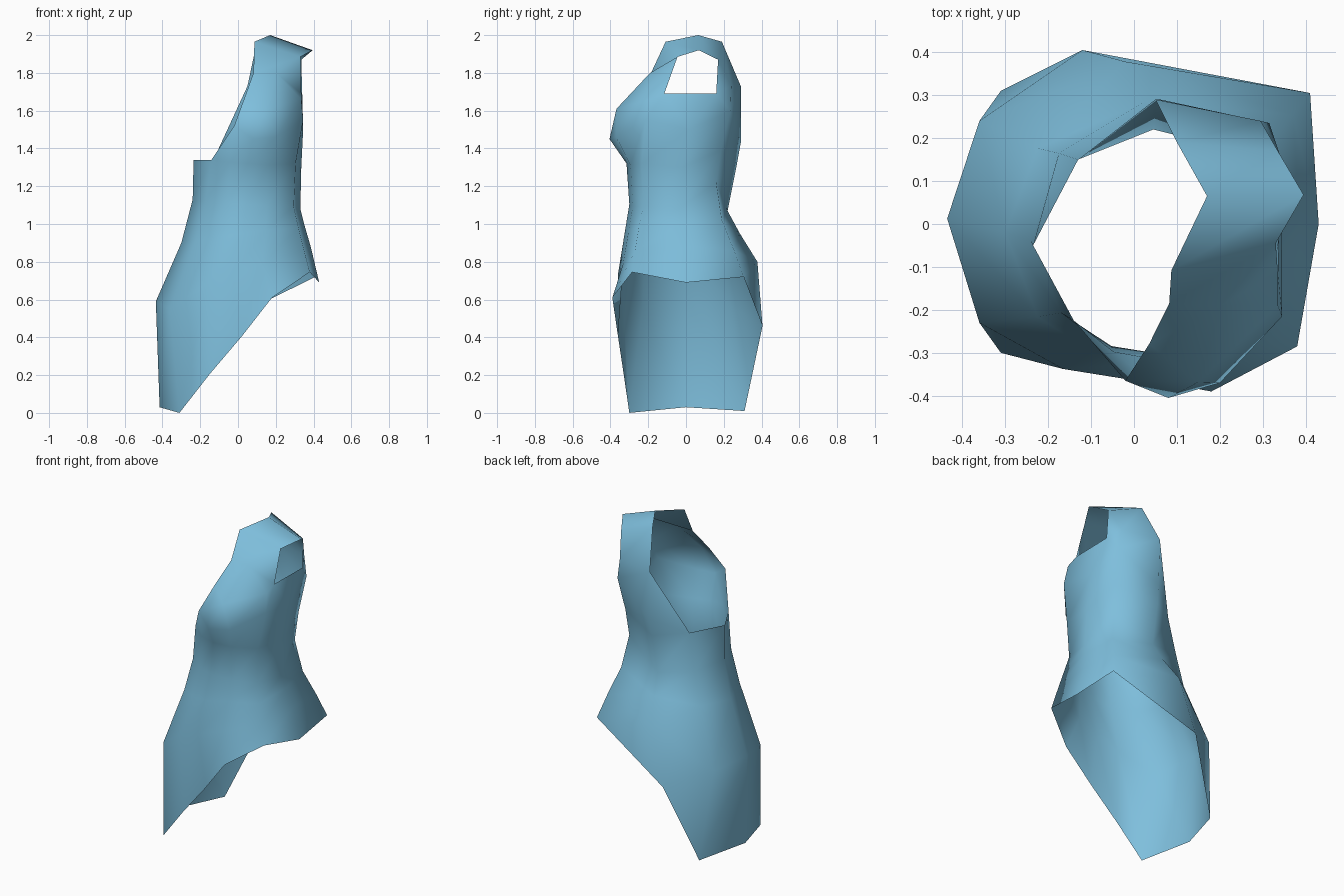
import bpy, bmesh, math

fabric = bpy.data.materials.new("sky_blue_fabric")
fabric.diffuse_color = (0.21, 0.52, 0.72, 1)

bm = bmesh.new()
# columns run counter-clockwise from the +x side seam
ANGLES = [0, 40, 90, 140, 180, 220, 250, 270, 292, 325]
N = len(ANGLES)


def ring(left, right, front, back, z_left, z_right, fitted):
    """Tilted oval cross-section of the body, with fitted seam points."""
    verts = []
    for i, a in enumerate(ANGLES):
        c, s = math.cos(math.radians(a)), math.sin(math.radians(a))
        p = ((left + right) / 2 + (right - left) / 2 * c,
             (front + back) / 2 + (back - front) / 2 * s,
             (z_left + z_right) / 2 + (z_right - z_left) / 2 * c)
        verts.append(bm.verts.new(fitted.get(i, p)))
    return verts


# slanted hem
hem = [bm.verts.new(p) for p in [
    (0.43, 0, 0.69), (0.41, 0.305, 0.72), (-0.12, 0.405, 0.46),
    (-0.31, 0.31, 0.01), (-0.415, 0, 0.03), (-0.31, -0.30, 0.0),
    (-0.15, -0.33, 0.205), (0.02, -0.36, 0.405), (0.18, -0.39, 0.61),
    (0.38, -0.285, 0.745)]]

# skirt and waist
rings = [hem,
         ring(-0.435, 0.385, -0.36, 0.385, 0.59, 0.88,
              {1: (0.37, 0.255, 0.86), 2: (-0.02, 0.378, 0.80),
               3: (-0.36, 0.24, 0.56), 5: (-0.36, -0.23, 0.55),
               9: (0.35, -0.27, 0.86)}),
         ring(-0.30, 0.35, -0.325, 0.285, 0.90, 1.0,
              {1: (0.32, 0.19, 1.02), 9: (0.32, -0.25, 0.98)}),
         ring(-0.24, 0.33, -0.30, 0.22, 1.13, 1.08,
              {1: (0.285, 0.16, 1.22), 2: (0.045, 0.22, 1.07),
               3: (-0.175, 0.165, 1.11), 5: (-0.17, -0.207, 1.12),
               9: (0.295, -0.227, 1.09)}),
         ring(-0.235, 0.335, -0.315, 0.27, 1.34, 1.30,
              {1: (0.295, 0.185, 1.39), 3: (-0.13, 0.15, 1.34),
               4: (-0.235, -0.05, 1.34), 5: (-0.14, -0.225, 1.34),
               9: (0.305, -0.235, 1.32)})]
for lo, hi in zip(rings, rings[1:]):
    for i in range(N):
        j = (i + 1) % N
        bm.faces.new((lo[i], lo[j], hi[j], hi[i]))

# bodice points: b = bust, c = chest, a = armhole, d/e/f = strap, g = shoulder
V = {k: bm.verts.new(p) for k, p in {
    "b6": (-0.02, -0.365, 1.52), "b7": (0.08, -0.405, 1.45),
    "b8": (0.20, -0.37, 1.46), "b9": (0.345, -0.215, 1.55),
    "b0": (0.345, 0.02, 1.50), "b1": (0.315, 0.235, 1.60),
    "b2": (0.06, 0.29, 1.43),
    "c7": (0.035, -0.28, 1.67), "c8": (0.15, -0.368, 1.61),
    "c9": (0.335, -0.19, 1.66), "a0": (0.335, -0.115, 1.69),
    "a1": (0.34, 0.16, 1.69), "c1": (0.295, 0.24, 1.73),
    "c2": (0.05, 0.29, 1.73),
    "d7": (0.082, -0.185, 1.80), "d8": (0.20, -0.19, 1.80),
    "e7": (0.087, -0.108, 1.965), "e9": (0.33, -0.045, 1.885),
    "f2": (0.1, 0.19, 1.965), "f1": (0.335, 0.17, 1.87),
    "g0": (0.17, 0.065, 2.0), "g1": (0.395, 0.068, 1.92)}.items()}
V.update({f"r{i}": v for i, v in enumerate(rings[-1])})

# bodice, strap and shoulder panels, left side open
PANELS = """r5 r6 b6|r6 r7 b7 b6|r7 r8 b8 b7|r8 r9 b9 b8|r9 r0 b0 b9
r0 r1 b1 b0|r1 r2 b2 b1|r2 r3 b2|r3 c2 b2
b6 b7 c8|b6 c8 c7|b7 b8 c8|b8 b9 c9 c8|b9 b0 a0 c9|b0 a1 a0
b0 b1 a1|b1 c1 a1|b1 b2 c2 c1
c7 c8 d8 d7|c8 c9 d8|c9 a0 d8|a0 e9 d8|d7 d8 e9 e7
a1 c1 f1|c1 c2 f2 f1|e7 e9 g1 g0|g0 g1 f1 f2"""
for panel in PANELS.replace("\n", "|").split("|"):
    bm.faces.new([V[k] for k in panel.split()])

for f in bm.faces:
    f.smooth = True
mesh = bpy.data.meshes.new("one_shoulder_dress")
bm.to_mesh(mesh)
bm.free()
mesh.materials.append(fabric)
dress = bpy.data.objects.new("one_shoulder_dress", mesh)
bpy.context.collection.objects.link(dress)
